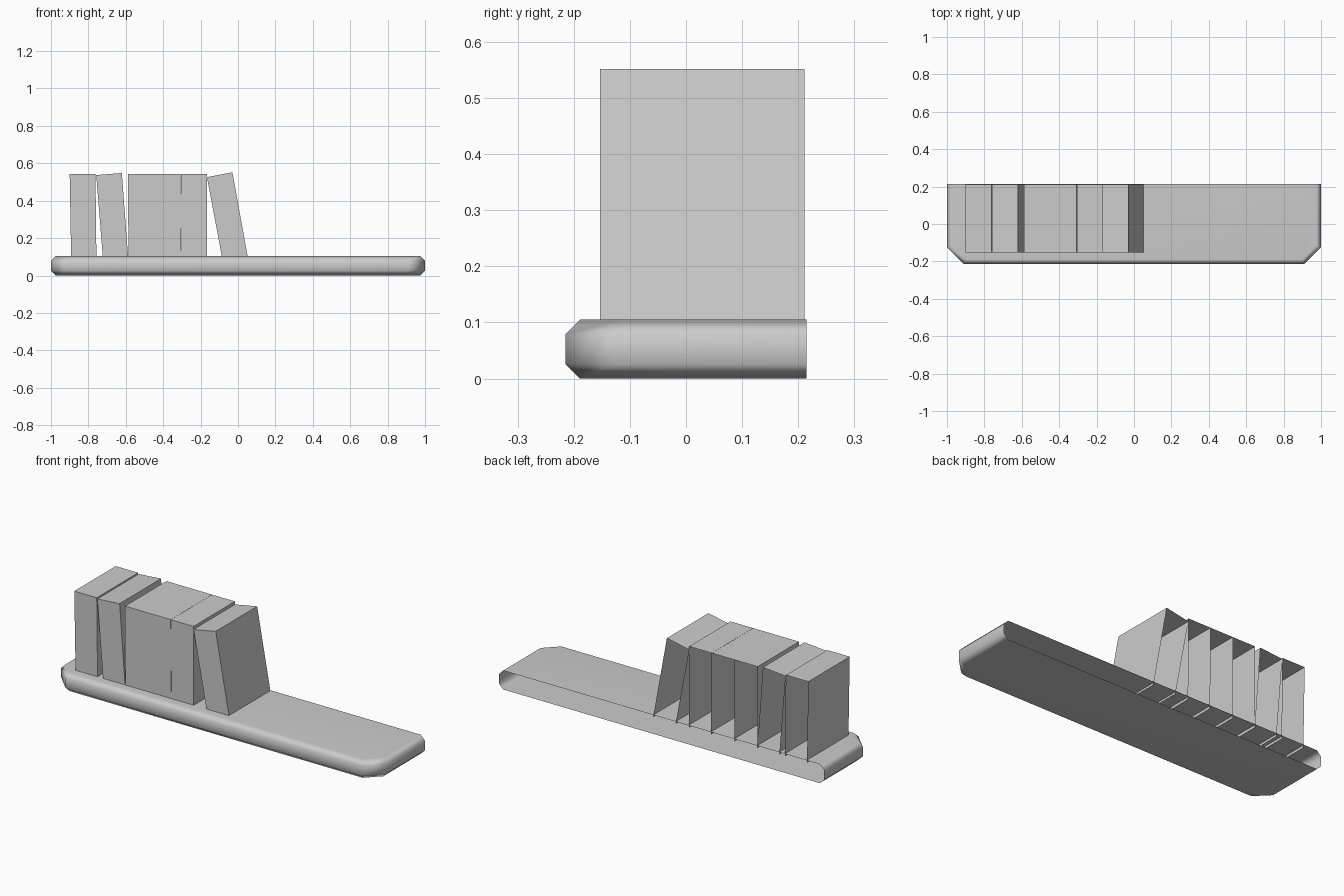
import bpy

if "Cube" in bpy.data.objects:
    bpy.data.objects.remove(bpy.data.objects["Cube"])

BACK = 0.215      # open rear plane of the shelf
BOOK_FRONT, BOOK_BACK = -0.153, 0.211
BOOK_BOTTOM = 0.09  # books sink slightly into the shelf top


def make_object(name, verts, faces):
    mesh = bpy.data.meshes.new(name)
    mesh.from_pydata(verts, [], faces)
    mesh.update()
    ob = bpy.data.objects.new(name, mesh)
    bpy.context.collection.objects.link(ob)
    return ob


# Shelf board: cut-corner outline stacked in four rings, open at the back
def shelf_outline(inset):
    k = inset * 0.414
    half = [(1 - inset, BACK),
            (1 - inset, -0.125 + k),
            (0.91 - k, -BACK + inset)]
    return [(-x, y) for x, y in half] + half[::-1]


rings = [(0.026, 0.0), (0.0, 0.026), (0.0, 0.079), (0.026, 0.105)]
verts = [(x, y, z) for inset, z in rings for x, y in shelf_outline(inset)]
n = 6
faces = [tuple(range(n))[::-1], tuple(range(3 * n, 4 * n))]
for r in range(3):
    for i in range(n - 1):
        a = r * n + i
        faces.append((a, a + 1, a + n + 1, a + n))
shelf = make_object("shelf_board", verts, faces)
for p in shelf.data.polygons:
    p.use_smooth = True
weighted = shelf.modifiers.new("Weighted normals", 'WEIGHTED_NORMAL')
weighted.keep_sharp = False


# Books: leaning shells with spine, top and covers, open at back and bottom
def book(index, top_left, top_right, bottom_left, bottom_right):
    profile = [(bottom_left, BOOK_BOTTOM), top_left, top_right,
               (bottom_right, BOOK_BOTTOM)]
    pts = [(x, y, z) for y in (BOOK_FRONT, BOOK_BACK) for x, z in profile]
    make_object(f"book_{index}", pts,
                [(0, 3, 2, 1), (0, 1, 5, 4), (1, 2, 6, 5), (2, 3, 7, 6)])


books = [
    ((-0.900, 0.543), (-0.762, 0.543), -0.892, -0.757),
    ((-0.758, 0.537), (-0.621, 0.548), -0.722, -0.587),
    ((-0.588, 0.543), (-0.447, 0.543), -0.586, -0.447),
    ((-0.447, 0.543), (-0.307, 0.543), -0.447, -0.303),
    ((-0.306, 0.543), (-0.167, 0.543), -0.302, -0.165),
    ((-0.166, 0.526), (-0.030, 0.552), -0.084, 0.054),
]
for i, spec in enumerate(books, 1):
    book(i, *spec)
